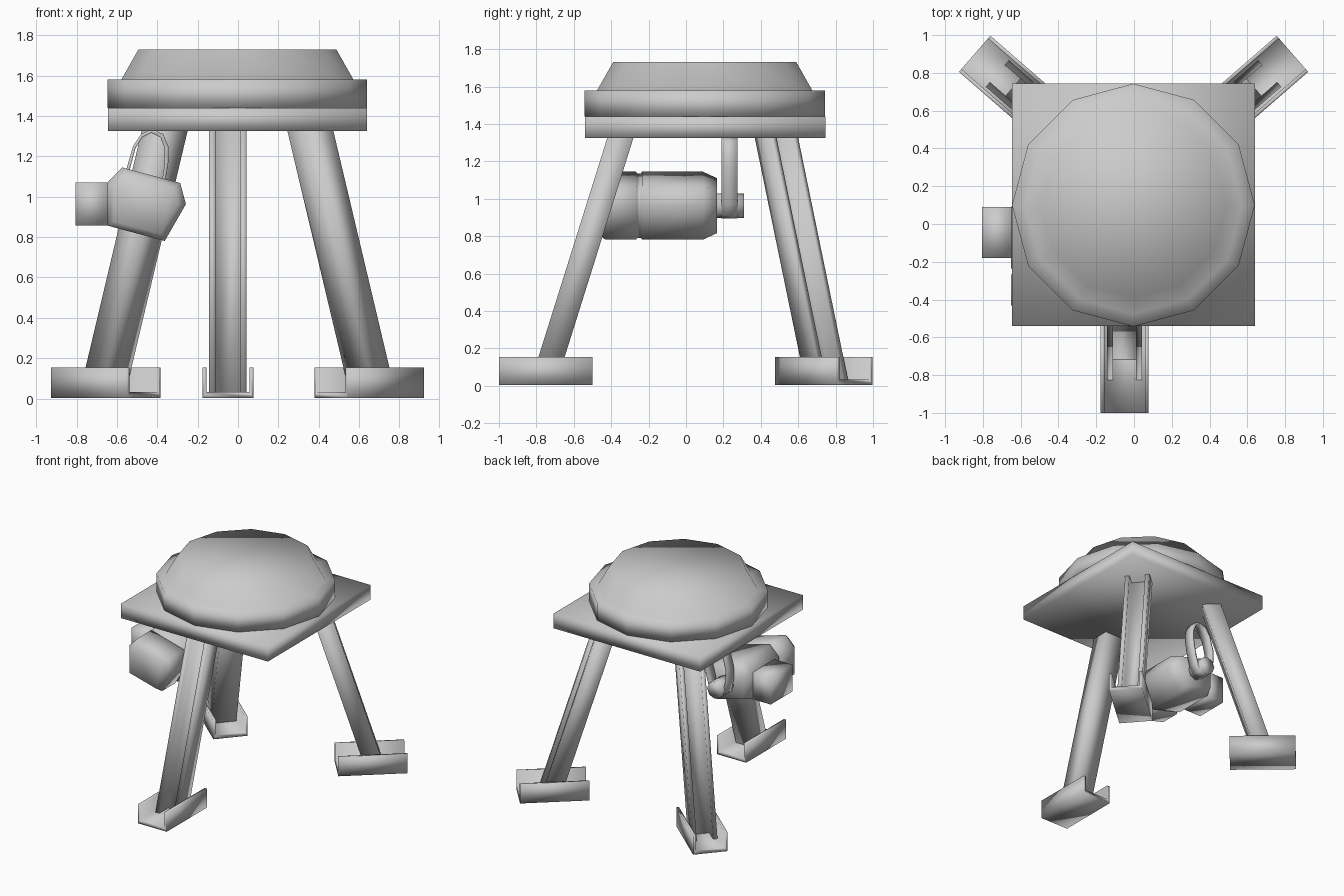
import bpy, bmesh
from math import radians, sin, cos, pi

if "Cube" in bpy.data.objects:
    bpy.data.objects.remove(bpy.data.objects["Cube"])


def loft(name, rings, closed=False):
    """Skin equal-length point rings; cap the ends, or join last to first."""
    bm = bmesh.new()
    vs = [[bm.verts.new(p) for p in r] for r in rings]
    n = len(vs[0])
    pairs = list(zip(vs, vs[1:] + vs[:1])) if closed else list(zip(vs, vs[1:]))
    for a, b in pairs:
        for i in range(n):
            j = (i + 1) % n
            bm.faces.new((a[i], a[j], b[j], b[i]))
    if not closed:
        bm.faces.new(vs[0])
        bm.faces.new(vs[-1])
    bmesh.ops.recalc_face_normals(bm, faces=bm.faces)
    for f in bm.faces:
        f.smooth = True  # the whole model is softly shaded
    me = bpy.data.meshes.new(name)
    bm.to_mesh(me)
    bm.free()
    ob = bpy.data.objects.new(name, me)
    bpy.context.collection.objects.link(ob)
    return ob


def box(name, x0, x1, y0, y1, z0, z1):
    return loft(name, [[(x0, y0, z), (x1, y0, z), (x1, y1, z), (x0, y1, z)] for z in (z0, z1)])


# Square mounting plate
box("seat_plate", -0.645, 0.64, -0.54, 0.745, 1.325, 1.44)

# Twelve-sided stepped disc on top
loft("seat_disc", [[(-0.003 + r * sin(i * pi / 6), 0.1 + r * cos(i * pi / 6), z) for i in range(12)]
                   for r, z in ((0.643, 1.44), (0.643, 1.58), (0.575, 1.58), (0.49, 1.73))])


# Channel section: open towards +a, web at -a
def channel(a0, a1, b, web, wall):
    return [(a0, -b), (a1, -b), (a1, -b + wall), (a0 + web, -b + wall),
            (a0 + web, b - wall), (a1, b - wall), (a1, b), (a0, b)]


# Leaning channel legs on horizontal channel feet
for side, cx, cy, deg, du in (("front", -0.05, -0.75, -90, 0.0),
                              ("back_right", 0.65, 0.737, 41, 0.013),
                              ("back_left", -0.655, 0.737, 139, 0.013)):
    leg = [[(u + du - 0.03 - (z - 0.15) * 0.314, v, z)
            for u, v in channel(-0.07, 0.07, 0.093, 0.03, 0.033)] for z in (0.03, 1.33)]
    foot = [[(u, v, z) for z, v in channel(0.003, 0.153, 0.127, 0.03, 0.02)] for u in (-0.25, 0.25)]
    for ob in (loft(side + "_leg", leg), loft(side + "_foot", foot)):
        ob.location = (cx, cy, 0)
        ob.rotation_euler.z = radians(deg)

# Motor body with a groove and chamfered ends, slung under the plate
MX, MZ = -0.468, 0.963


def section(y, r, angles):
    return [(MX + r * cos(radians(a)), y, MZ + r * sin(radians(a))) for a in angles]


uneven = (0, 30, 120, 150, 210, 300)
loft("motor_body", [section(y, r, uneven) for y, r in (
    (-0.48, 0.17), (-0.43, 0.21), (-0.267, 0.21), (-0.262, 0.2), (-0.24, 0.2),
    (-0.235, 0.21), (0.09, 0.21), (0.165, 0.17))])
box("motor_terminal_box", -0.805, -0.64, -0.18, 0.09, 0.857, 1.07)
loft("motor_shaft", [section(y, r, range(0, 360, 45)) for y, r in (
    (0.15, 0.066), (0.31, 0.066))])

# Drive belt looping from the shaft up to the plate
outline = [(-0.47, 0.895), (-0.53, 0.93), (-0.553, 1.03), (-0.555, 1.13), (-0.52, 1.25),
           (-0.48, 1.31), (-0.425, 1.335), (-0.37, 1.31), (-0.345, 1.25), (-0.345, 1.17),
           (-0.36, 1.08), (-0.39, 0.97), (-0.42, 0.91)]
bx, bz = -0.452, 1.115
loops = []
for y, k in ((0.19, 1.0), (0.275, 1.0), (0.275, 0.83), (0.19, 0.83)):
    loops.append([(bx + (x - bx) * k, y, bz + (z - bz) * (0.5 + k / 2)) for x, z in outline])
loft("drive_belt", loops, closed=True)
